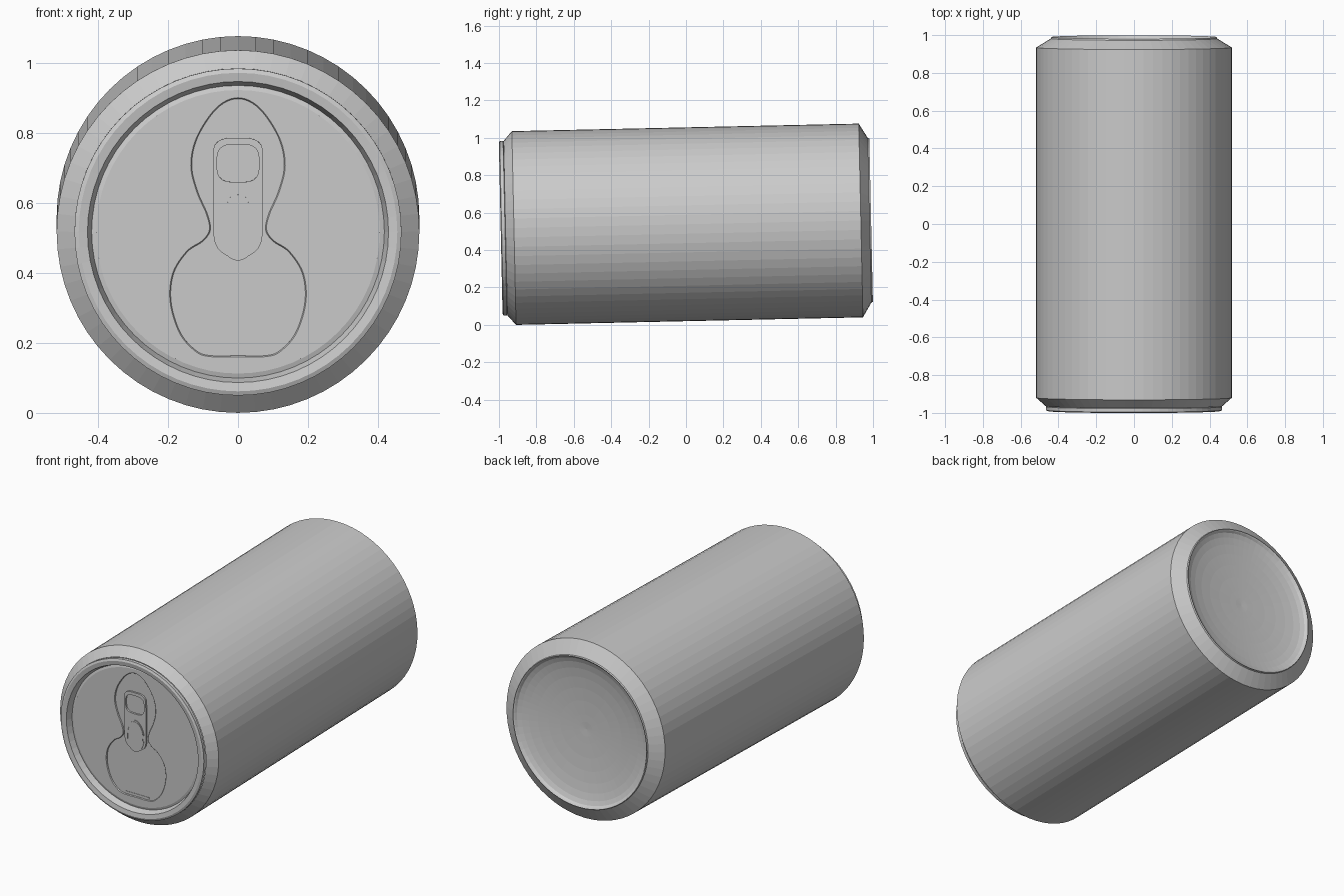
import bpy, bmesh, math
from math import sin, cos, pi
from mathutils import Vector

if "Cube" in bpy.data.objects:
    bpy.data.objects.remove(bpy.data.objects["Cube"])

SIDES = 64
TILT = math.radians(1.245)
ROT = (pi / 2 + TILT, 0, 0)      # local +Z is the lid end, local +Y is up
CENTRE = (0, 0, 0.538)


def place(ob):
    ob.rotation_euler = ROT
    ob.location = CENTRE
    return ob


def lathe(name, profile):
    """Revolve (radius, height) points about local Z; the last radius may be 0."""
    bm = bmesh.new()
    rings = []
    for r, h in profile:
        if r == 0:
            rings.append([bm.verts.new((0, 0, h))] * SIDES)
        else:
            rings.append([bm.verts.new((r * cos(2 * pi * i / SIDES), r * sin(2 * pi * i / SIDES), h))
                          for i in range(SIDES)])
    for a, b in zip(rings, rings[1:]):
        for i in range(SIDES):
            j = (i + 1) % SIDES
            quad = list(dict.fromkeys([a[i], a[j], b[j], b[i]]))
            bm.faces.new(quad)
    bmesh.ops.recalc_face_normals(bm, faces=bm.faces)
    me = bpy.data.meshes.new(name)
    bm.to_mesh(me)
    bm.free()
    ob = bpy.data.objects.new(name, me)
    bpy.context.collection.objects.link(ob)
    return place(ob)


def ellipse(cx, cy, rx, ry, n=40, power=1.0):
    """Ellipse, or a rounded box when power is below 1."""
    pts = []
    for i in range(n):
        c, s = cos(2 * pi * i / n), sin(2 * pi * i / n)
        pts.append((cx + rx * math.copysign(abs(c) ** power, c),
                    cy + ry * math.copysign(abs(s) ** power, s)))
    return pts


def mirrored_loop(half, steps=6):
    """Mirror a right-hand outline (top to bottom) and smooth it."""
    pts = [Vector(p) for p in half]
    pts += [Vector((-x, y)) for x, y in reversed(half) if x > 0]
    n, out = len(pts), []
    for i in range(n):
        a, b, c, d = (pts[(i + k) % n] for k in (-1, 0, 1, 2))
        for k in range(steps):
            t = k / steps
            out.append(0.5 * (2 * b + (c - a) * t + (2 * a - 5 * b + 4 * c - d) * t * t
                              + (3 * b - a - 3 * c + d) * t ** 3))
    return out


def plate(name, loops, top, thick, bevel=0.0):
    """Flat plate with its front face at height top; inner loops become holes."""
    cu = bpy.data.curves.new(name, 'CURVE')
    cu.dimensions = '2D'
    cu.fill_mode = 'BOTH'
    cu.extrude = thick / 2 - bevel
    cu.bevel_depth = bevel
    cu.bevel_resolution = 0
    cu.offset = -bevel
    for loop in loops:
        sp = cu.splines.new('POLY')
        sp.points.add(len(loop) - 1)
        for p, (x, y) in zip(sp.points, loop):
            p.co = (x, y, top - thick / 2, 1)
        sp.use_cyclic_u = True
    ob = bpy.data.objects.new(name, cu)
    bpy.context.collection.objects.link(ob)
    place(ob)
    bpy.ops.object.select_all(action='DESELECT')
    ob.select_set(True)
    bpy.context.view_layer.objects.active = ob
    bpy.ops.object.convert(target='MESH')
    return ob


# Body: shoulders at both ends, domed base at the back
dome = [(0.43 * cos(a), -0.985 + 0.052 * sin(a))
        for a in [k * pi / 2 / 8 for k in range(8)]]
lathe("can_body", [(0.467, 0.965), (0.518, 0.92), (0.518, -0.935), (0.44, -0.982),
                   (0.437, -0.99)] + dome + [(0.042, -0.933), (0, -0.931)])

# Rolled rim around the lid, with the sloping wall down to the panel
PANEL = 0.955
lathe("lid_rim", [(0.46, 0.965), (0.467, 0.968), (0.467, 0.986), (0.455, 0.991),
                  (0.43, 0.987), (0.418, PANEL - 0.004), (0.405, PANEL)])

# Lid panel with a shallow keyhole-shaped recess
keyhole = mirrored_loop([(0, 0.38), (0.06, 0.352), (0.115, 0.27), (0.132, 0.19),
                         (0.115, 0.115), (0.087, 0.05), (0.079, 0.005), (0.1, -0.027),
                         (0.145, -0.058), (0.184, -0.12), (0.191, -0.2), (0.166, -0.285),
                         (0.125, -0.335), (0.085, -0.353), (0, -0.354)])
plate("lid_panel", [ellipse(0, 0, 0.408, 0.408, SIDES), keyhole], PANEL, 0.01, 0.003)
plate("recess_floor", [ellipse(0, 0, 0.4, 0.4, SIDES)], PANEL - 0.006, 0.004)

# Pour opening: scored seam line along the lower edge of the recess
plate("opening_seam", [[(-0.08, -0.343), (0.08, -0.343), (0.08, -0.338), (-0.08, -0.338)]],
      PANEL - 0.004, 0.003)

# Pull tab with finger hole
tab = mirrored_loop([(0, 0.268), (0.035, 0.267), (0.06, 0.255), (0.071, 0.225), (0.071, 0.1),
                     (0.071, 0.02), (0.066, -0.03), (0.045, -0.06), (0, -0.078)])
finger_hole = ellipse(0, 0.196, 0.06, 0.054, 40, 0.6)
plate("pull_tab", [tab, finger_hole], PANEL + 0.004, 0.012)

# Rivet tongue and the arched ridge on it
plate("rivet_tongue", [ellipse(0, 0.012, 0.059, 0.094)], PANEL + 0.007, 0.006)
arch = [(0.054 * cos(a), 0.02 + 0.077 * sin(a)) for a in [k * pi / 16 for k in range(17)]]
inner = [(0.045 * cos(a), 0.02 + 0.07 * sin(a)) for a in [k * pi / 16 for k in range(16, -1, -1)]]
plate("rivet_ridge", [arch + [(-0.05, -0.015), (-0.046, -0.015)] + inner
                      + [(0.046, -0.015), (0.05, -0.015)]], PANEL + 0.009, 0.004)
